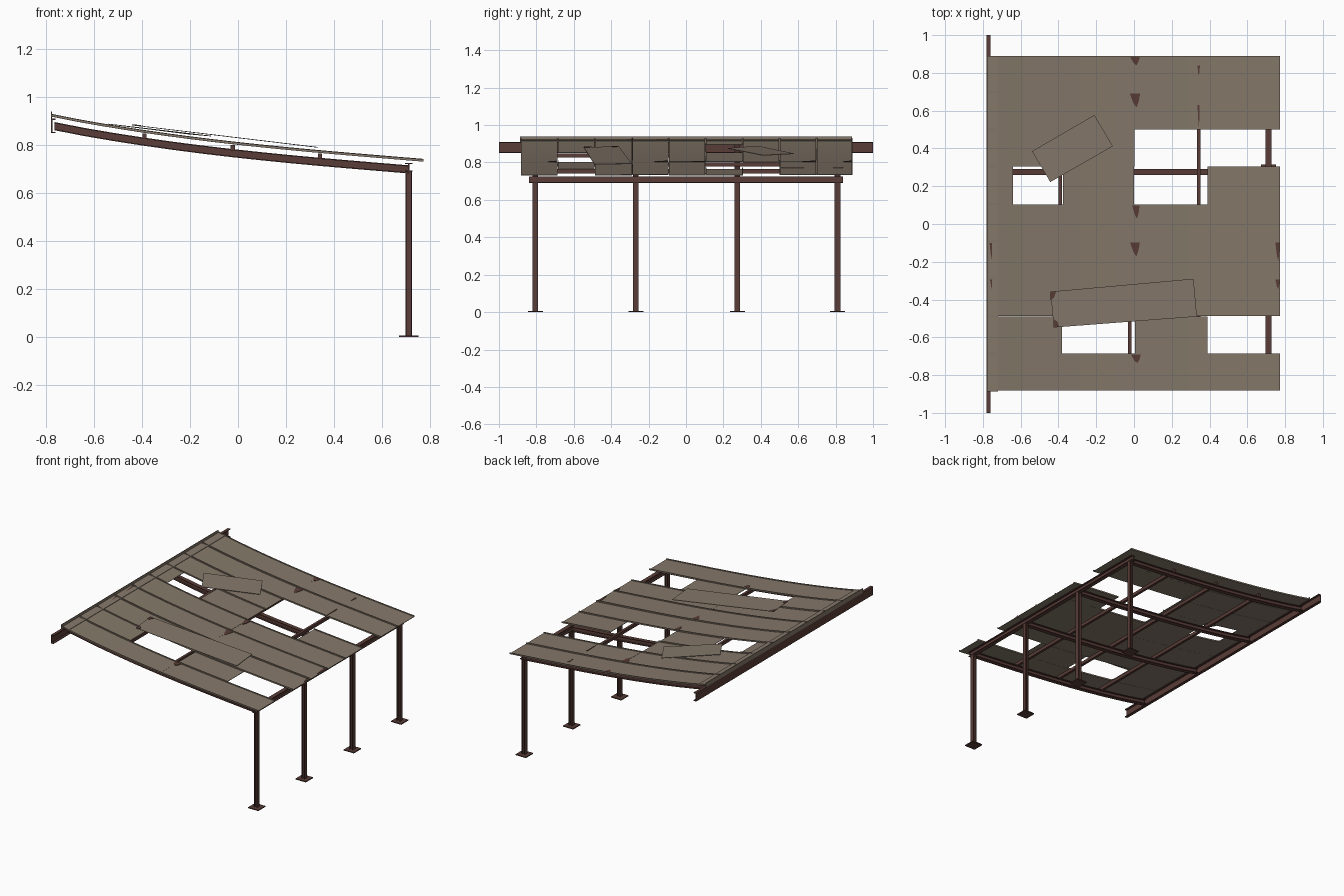
import bpy, bmesh, math, random
from mathutils import Vector, Matrix

if "Cube" in bpy.data.objects:
    bpy.data.objects.remove(bpy.data.objects["Cube"])

random.seed(4)


def mat(name, c):
    m = bpy.data.materials.new(name)
    m.diffuse_color = (*c, 1)
    m.use_nodes = True
    m.node_tree.nodes["Principled BSDF"].inputs["Base Color"].default_value = m.diffuse_color
    return m


SHEET = mat("weathered sheet metal", (0.235, 0.19, 0.145))
STEEL = mat("rusty brown steel", (0.1, 0.046, 0.038))


def finish(name, bm, m):
    bmesh.ops.recalc_face_normals(bm, faces=bm.faces)
    me = bpy.data.meshes.new(name)
    bm.to_mesh(me)
    bm.free()
    me.materials.append(m)
    ob = bpy.data.objects.new(name, me)
    bpy.context.collection.objects.link(ob)
    return ob


def loft(name, sections, m):
    """Skin a row of matching closed sections and cap the ends."""
    bm = bmesh.new()
    rings = [[bm.verts.new(p) for p in s] for s in sections]
    n = len(rings[0])
    for a, b in zip(rings, rings[1:]):
        for i in range(n):
            bm.faces.new((a[i], a[(i + 1) % n], b[(i + 1) % n], b[i]))
    bm.faces.new(rings[0])
    bm.faces.new(rings[-1])
    return finish(name, bm, m)


def box(name, lo, hi, m):
    bm = bmesh.new()
    lo, hi = Vector(lo), Vector(hi)
    s = hi - lo
    bmesh.ops.create_cube(bm, size=1, matrix=Matrix.Translation((lo + hi) / 2) @ Matrix.Diagonal((*s, 1)))
    return finish(name, bm, m)


def i_profile(w, h, f=0.005, t=0.006):
    """I-section outline, flanges at top and bottom."""
    a, b, c, d = w / 2, h / 2, t / 2, h / 2 - f
    return [(-a, -b), (a, -b), (a, -d), (c, -d), (c, d), (a, d),
            (a, b), (-a, b), (-a, d), (-c, d), (-c, -d), (-a, -d)]


def straight(x):
    return 0.917 - 0.121 * (x + 0.76)


def sag(x):
    t = min(max((x + 0.77) / 1.54, 0), 1)
    return 0.024 * math.sin(math.pi * t ** 0.8)


def roof(x):
    return straight(x) - sag(x)


def steps(a, b, n):
    return [a + (b - a) * i / n for i in range(n + 1)]


# Wall beam (channel) and upstand flashing
ch = [(-0.78, 0.85), (-0.76, 0.85), (-0.76, 0.855), (-0.774, 0.855),
      (-0.774, 0.905), (-0.76, 0.905), (-0.76, 0.91), (-0.78, 0.91)]
loft("wall_beam", [[(x, y, z) for x, z in ch] for y in (-1, 1)], STEEL)
box("wall_flashing", (-0.78, -0.887, 0.908), (-0.776, 0.887, 0.94), SHEET)
loft("flashing_apron", [[(-0.778, y, 0.919), (-0.72, y, 0.914), (-0.72, y, 0.917), (-0.778, y, 0.922)]
                        for y in (-0.887, 0.887)], SHEET)

# Posts with foot plates and sagging rafters above them
post_y = (-0.805, -0.268, 0.275, 0.81)
for i, y in enumerate(post_y):
    prof = i_profile(0.03, 0.026)
    loft(f"post_{i}", [[(0.712 + q, y + p, z) for p, q in prof] for z in (0.006, 0.695)], STEEL)
    box(f"foot_plate_{i}", (0.672, y - 0.04, 0), (0.752, y + 0.04, 0.007), STEEL)
    prof = i_profile(0.03, 0.034)
    loft(f"rafter_{i}", [[(x, y + p, roof(x) - 0.038 + q) for p, q in prof]
                         for x in steps(-0.765, 0.712, 12)], STEEL)

# Eaves beam
prof = i_profile(0.03, 0.036)
loft("eaves_beam", [[(0.712 + p, y, 0.708 + q) for p, q in prof] for y in (-0.84, 0.84)], STEEL)

# Purlins
for i, x in enumerate((-0.39, -0.022, 0.342)):
    z = roof(x) - 0.004
    box(f"purlin_{i}", (x - 0.009, -0.825, z - 0.022), (x + 0.009, 0.83, z), STEEL)

# Roof sheets: nine strips along x, each with upturned seams, some with holes
edges = [-0.883, -0.686, -0.488, -0.288, -0.092, 0.104, 0.304, 0.5, 0.698, 0.89]
X0, X1 = -0.775, 0.773
spans = {1: [(X0, -0.38), (0.005, 0.39)],
         5: [(X0, -0.64), (-0.375, 0.0), (0.39, X1)],
         6: [(X0, 0.003)]}
for k in range(9):
    a, b = edges[k] + 0.0005, edges[k + 1] - 0.0005
    e, t, h = 0.004, 0.003, 0.010
    u = [(a, 0), (b, 0), (b, h), (b - e, h), (b - e, t), (a + e, t), (a + e, h), (a, h)]
    for j, (s0, s1) in enumerate(spans.get(k, [(X0, 0.004), (0.004, X1)])):
        d = random.uniform(-0.001, 0.001)
        n = max(2, round((s1 - s0) / 0.1))
        loft(f"roof_sheet_{k}_{j}", [[(x, y, roof(x) + d + z) for y, z in u]
                                     for x in steps(s0, s1, n)], SHEET)


# Loose sheets lying on the roof
def loose(name, corners):
    loft(name, [[(x, y, z + o) for x, y, z in corners] for o in (0, 0.003)], SHEET)


loose("loose_sheet_short", [(-0.54, 0.385, 0.886), (-0.21, 0.577, 0.845),
                            (-0.112, 0.412, 0.836), (-0.443, 0.222, 0.874)])
loose("loose_sheet_long", [(-0.442, -0.358, 0.882), (0.315, -0.29, 0.791),
                           (0.333, -0.49, 0.789), (-0.425, -0.548, 0.88)])


# Rust patches at sheet joints and ends
def rust(name, x, y, w, l):
    pts = [(x - w, y), (x + w, y), (x + w * 0.7, y - l * 0.6), (x + w * 0.3, y - l), (x - w * 0.3, y - l * 0.7)]
    loft(name, [[(px, py, roof(px) + 0.003 + o) for px, py in pts] for o in (0, 0.003)], STEEL)


for i, (x, y, w, l) in enumerate([(0.005, 0.885, 0.026, 0.045), (0.005, 0.692, 0.028, 0.075),
                                  (0.01, 0.098, 0.02, 0.07), (0.005, -0.097, 0.026, 0.075),
                                  (0.01, -0.692, 0.026, 0.045), (0.76, -0.097, 0.012, 0.1),
                                  (-0.755, -0.1, 0.01, 0.09), (0.76, -0.295, 0.012, 0.05),
                                  (-0.752, -0.295, 0.01, 0.06), (0.342, 0.84, 0.007, 0.055),
                                  (0.342, 0.63, 0.006, 0.12)]):
    rust(f"rust_patch_{i}", x, y, w, l)
for i, (x, y, z, s) in enumerate([(-0.441, -0.36, 0.885, -1), (-0.424, -0.546, 0.883, 1)]):
    pts = [(x, y), (x + 0.028, y + 0.002), (x + 0.018, y + s * 0.03), (x, y + s * 0.042)]
    loft(f"loose_rust_{i}", [[(px, py, z - (px - x) * 0.12 + o) for px, py in pts]
                             for o in (0, 0.002)], STEEL)
